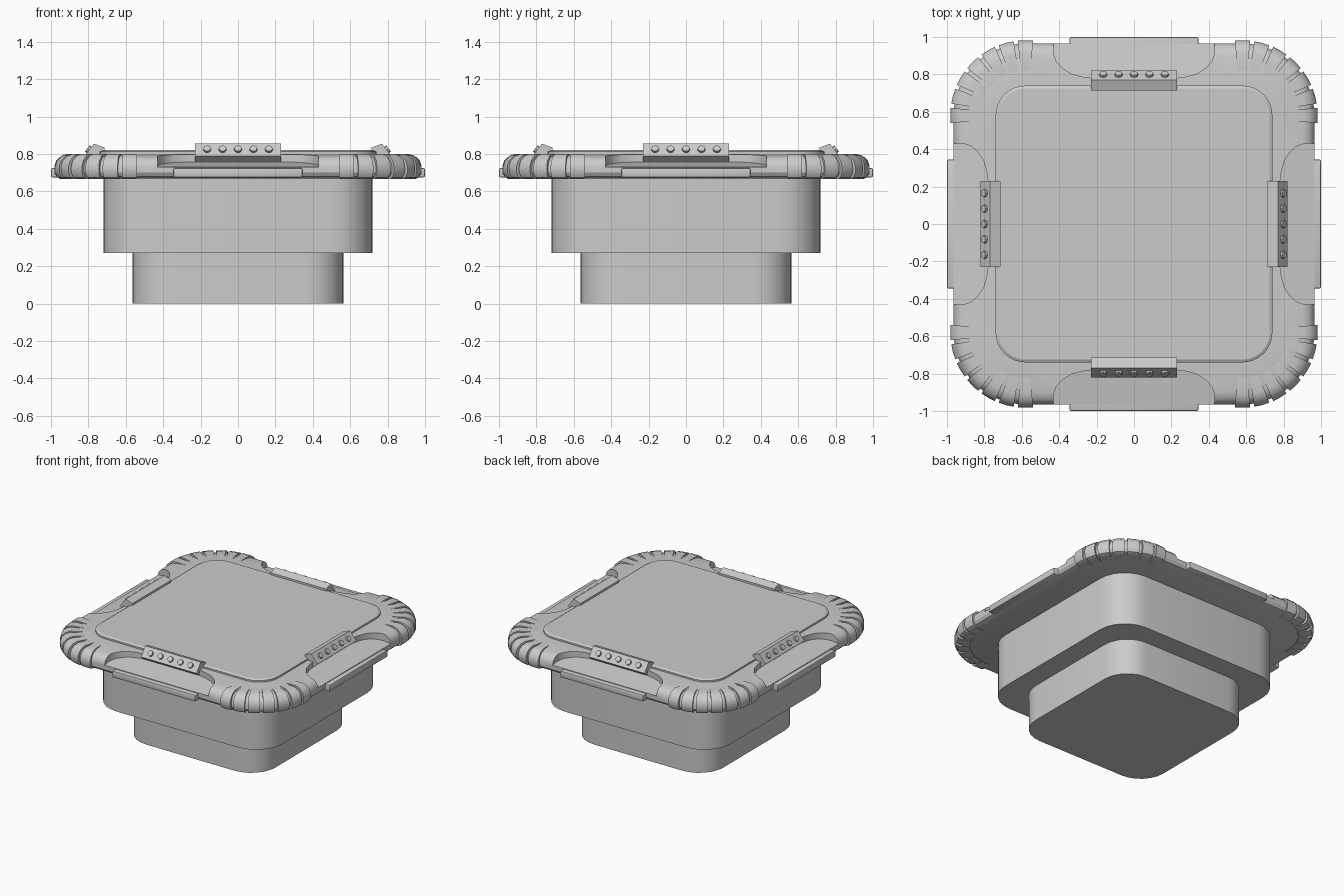
import bpy, bmesh, math
from mathutils import Matrix, Vector

if "Cube" in bpy.data.objects:
    bpy.data.objects.remove(bpy.data.objects["Cube"])


def make_obj(name, bm, smooth=None):
    bmesh.ops.recalc_face_normals(bm, faces=bm.faces)
    me = bpy.data.meshes.new(name)
    bm.to_mesh(me)
    bm.free()
    ob = bpy.data.objects.new(name, me)
    bpy.context.collection.objects.link(ob)
    if smooth:
        smooth_obj(ob, smooth)
    return ob


def smooth_obj(ob, angle):
    bpy.ops.object.select_all(action='DESELECT')
    ob.select_set(True)
    bpy.context.view_layer.objects.active = ob
    bpy.ops.object.shade_smooth_by_angle(angle=math.radians(angle))


def rounded_square(half, r, seg):
    c = half - r
    pts = []
    for q in range(4):
        cx, cy = [(c, c), (-c, c), (-c, -c), (c, -c)][q]
        for i in range(seg + 1):
            a = math.pi / 2 * (q + i / seg)
            pts.append((cx + r * math.cos(a), cy + r * math.sin(a)))
    return pts


def loft(bm, loops):
    """Skin stacked loops of 3D points and cap both ends."""
    rings = [[bm.verts.new(p) for p in lp] for lp in loops]
    n = len(rings[0])
    for a, b in zip(rings, rings[1:]):
        for i in range(n):
            bm.faces.new((a[i], a[(i + 1) % n], b[(i + 1) % n], b[i]))
    bm.faces.new(rings[0][::-1])
    bm.faces.new(rings[-1])


def square_loft(name, sections, seg, smooth=None):
    bm = bmesh.new()
    loft(bm, [[(x, y, z) for x, y in rounded_square(h, r, seg)] for h, r, z in sections])
    return make_obj(name, bm, smooth)


def four_sides(ob):
    """Repeat a front part on the other three sides."""
    base = ob.name
    for k, side in enumerate(("right", "back", "left"), 1):
        c = ob.copy()
        c.name = base.replace("front", side)
        c.matrix_world = Matrix.Rotation(k * math.pi / 2, 4, 'Z')
        bpy.context.collection.objects.link(c)


# Stepped body
square_loft("lower_base", [(0.565, 0.2, 0), (0.565, 0.2, 0.28)], 6, 20)
square_loft("upper_base", [(0.72, 0.22, 0.27), (0.72, 0.22, 0.69)], 6, 20)

# Lid rim with rounded outer edge
C = 0.58
rim = square_loft("lid_rim", [(h, h - C, z) for h, z in
                  [(0.925, 0.67), (0.952, 0.68), (0.965, 0.70), (0.965, 0.735),
                   (0.955, 0.76), (0.935, 0.78), (0.90, 0.79), (0.75, 0.80)]], 14)

# Raised panel
square_loft("lid_panel", [(0.74, 0.16, 0.76), (0.74, 0.16, 0.812),
                          (0.725, 0.145, 0.82)], 8, 20)

# Sloped recess cut into the middle of each rim side
half = [(0.43, 1.1), (0.43, 0.91), (0.415, 0.87), (0.385, 0.835),
        (0.34, 0.805), (0.28, 0.788), (0.22, 0.78)]
outline = half + [(-x, y) for x, y in reversed(half)]
bm = bmesh.new()
for k in range(4):
    rot = Matrix.Rotation(k * math.pi / 2, 3, 'Z')
    loft(bm, [[rot @ Vector((x, -y, 0.73 + (0.965 - y) * 0.15)) for x, y in outline],
              [rot @ Vector((x, -y, 0.9)) for x, y in outline]])
cutter = make_obj("recess_cutter", bm)
cutter.hide_render = True
mod = rim.modifiers.new("recess", 'BOOLEAN')
mod.operation = 'DIFFERENCE'
mod.solver = 'EXACT'
mod.object = cutter
bpy.context.view_layer.objects.active = rim
bpy.ops.object.modifier_apply(modifier=mod.name)
bpy.data.objects.remove(cutter)
smooth_obj(rim, 30)

# Grip ribs fanned around each corner
rib_profile = [(0.20, 0.75), (0.20, 0.792), (0.33, 0.801), (0.365, 0.79),
               (0.392, 0.765), (0.402, 0.735), (0.402, 0.70),
               (0.388, 0.675), (0.365, 0.665), (0.30, 0.668)]
bm = bmesh.new()
for i in range(7):
    mid = -90 + 15 * i
    loops = []
    for d in (-5.9, 0, 5.9):
        a = math.radians(mid + d)
        loops.append([(C + r * math.cos(a), -C + r * math.sin(a), z)
                      for r, z in rib_profile])
    loft(bm, loops)
four_sides(make_obj("front_corner_ribs", bm, 30))

# Edge tab
bm = bmesh.new()
bmesh.ops.create_cube(bm, size=1, matrix=Matrix.Translation((0, -0.94, 0.70))
                      @ Matrix.Diagonal((0.69, 0.12, 0.05, 1)))
bmesh.ops.bevel(bm, geom=bm.edges[:], offset=0.008, segments=2,
                profile=0.5, affect='EDGES')
four_sides(make_obj("front_tab", bm, 40))

# Wedge clip
clip = [(0.715, 0.80), (0.715, 0.835), (0.77, 0.855), (0.82, 0.79), (0.785, 0.76)]
bm = bmesh.new()
loft(bm, [[(x, -y, z) for y, z in clip] for x in (-0.23, 0.23)])
four_sides(make_obj("front_clip", bm))

# Studs on the outer slope of the clip
bm = bmesh.new()
tilt = Vector((0, -0.065, 0.05)).to_track_quat('Z', 'Y').to_matrix().to_4x4()
for i in range(5):
    bmesh.ops.create_cone(bm, cap_ends=True, segments=8, radius1=0.022, radius2=0.020,
                          depth=0.024, matrix=Matrix.Translation(
                              ((i - 2) * 0.0825, -0.796, 0.823)) @ tilt)
four_sides(make_obj("front_clip_studs", bm))
